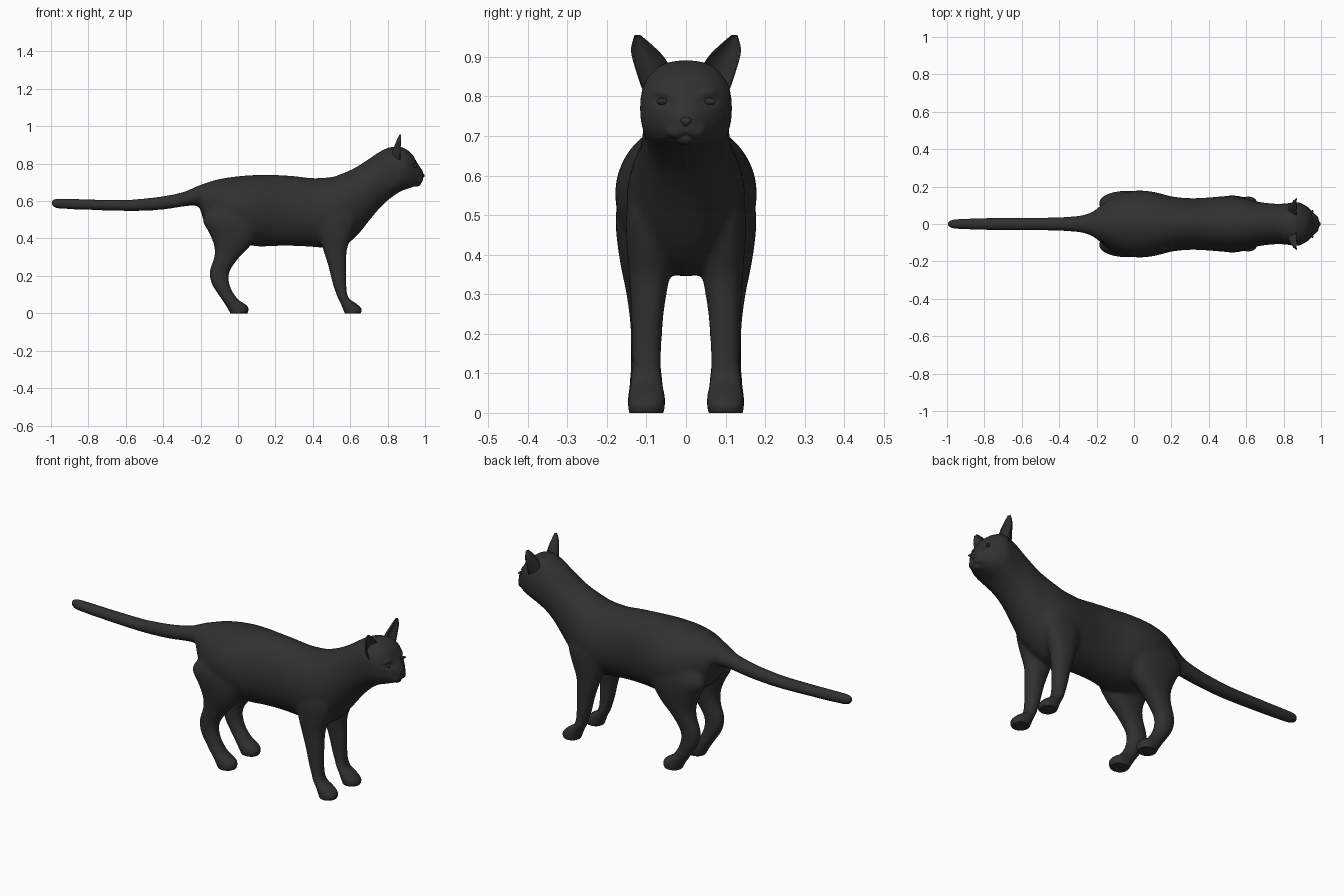
import bpy, bmesh, math
from mathutils import Vector, Matrix

if "Cube" in bpy.data.objects:
    bpy.data.objects.remove(bpy.data.objects["Cube"])

fur = bpy.data.materials.new("black_fur")
fur.diffuse_color = (0.03, 0.03, 0.03, 1)
fur.use_nodes = True
fur.node_tree.nodes["Principled BSDF"].inputs["Base Color"].default_value = fur.diffuse_color


def finish(bm, name):
    me = bpy.data.meshes.new(name)
    bm.to_mesh(me)
    bm.free()
    me.materials.append(fur)
    for p in me.polygons:
        p.use_smooth = True
    ob = bpy.data.objects.new(name, me)
    bpy.context.collection.objects.link(ob)
    return ob


def spline(rows, steps=5):
    """Catmull-Rom interpolation between section rows."""
    out = []
    for i in range(len(rows) - 1):
        p = [rows[max(0, min(len(rows) - 1, i + k))] for k in (-1, 0, 1, 2)]
        for s in range(steps):
            t = s / steps
            out.append([0.5 * (2 * b + (c - a) * t + (2 * a - 5 * b + 4 * c - d) * t * t
                               + (3 * b - a - 3 * c + d) * t ** 3) for a, b, c, d in zip(*p)])
    return out + [list(rows[-1])]


def loft(bm, rings):
    loops = [[bm.verts.new(c) for c in ring] for ring in rings]
    n = len(loops[0])
    for a, b in zip(loops, loops[1:]):
        for i in range(n):
            bm.faces.new((a[i], a[(i + 1) % n], b[(i + 1) % n], b[i]))
    bm.faces.new(loops[0][::-1])
    bm.faces.new(loops[-1])


def oval(i, n, power=2.0):
    a = 2 * math.pi * i / n
    f = lambda v: math.copysign(abs(v) ** (2 / power), v)
    return f(math.cos(a)), f(math.sin(a))


def ball(bm, loc, size, turn=0):
    m = Matrix.Translation(loc) @ Matrix.Rotation(turn, 4, 'Z') @ Matrix.Diagonal((*size, 1))
    bmesh.ops.create_uvsphere(bm, u_segments=24, v_segments=16, radius=1, matrix=m)


# Tail, torso, neck and head sections: x, bottom, top, half width
trunk = [(-1, .582, .60, .008), (-.985, .565, .613, .02), (-.95, .558, .615, .027),
         (-.8, .552, .61, .033), (-.6, .546, .608, .035), (-.5, .547, .615, .035),
         (-.4, .554, .627, .037), (-.3, .569, .647, .044), (-.25, .575, .666, .055),
         (-.21, .57, .684, .074), (-.195, .53, .689, .086), (-.17, .47, .698, .105),
         (-.1, .42, .718, .15), (0, .38, .733, .178), (.1, .358, .74, .173),
         (.2, .36, .74, .148), (.3, .36, .734, .138), (.4, .355, .723, .142),
         (.5, .345, .729, .15), (.55, .35, .745, .147), (.6, .382, .766, .136),
         (.65, .43, .793, .122), (.7, .493, .826, .114), (.75, .553, .86, .109),
         (.8, .603, .885, .109), (.85, .64, .892, .115), (.88, .657, .886, .115),
         (.91, .667, .87, .103), (.935, .675, .846, .085), (.955, .682, .81, .066),
         (.975, .69, .78, .045), (.99, .71, .756, .02)]
bm = bmesh.new()
rings = []
for x, lo, hi, w in spline(trunk):
    power = 2.0 + 0.4 * max(0, min(1, (x - .75) / .1))
    rings.append([(x, w * c, (lo + hi) / 2 + (hi - lo) / 2 * s)
                  for c, s in (oval(i, 40, power) for i in range(40))])
loft(bm, rings)

# Leg sections: z, back x, front x, inner y, outer y
hind = [(.56, -.15, .13, .05, .165), (.50, -.19, .14, .04, .178), (.43, -.155, .115, .035, .174),
        (.36, -.128, .066, .045, .163), (.30, -.128, .008, .055, .151), (.22, -.153, -.045, .062, .141),
        (.15, -.138, -.043, .063, .14), (.08, -.09, -.005, .06, .142), (.045, -.067, .044, .054, .146),
        (.02, -.052, .057, .053, .147), (-.012, -.035, .045, .06, .141)]
fore = [(.56, .45, .62, .03, .14), (.5, .42, .635, .025, .152), (.42, .432, .612, .03, .15),
        (.34, .455, .583, .042, .144), (.25, .483, .58, .056, .139), (.15, .508, .58, .062, .137),
        (.085, .533, .59, .061, .139), (.05, .55, .636, .055, .144), (.02, .562, .662, .053, .147),
        (-.012, .575, .65, .06, .141)]
for rows in (hind, fore):
    for side in (1, -1):
        loft(bm, [[((b + f) / 2 + (f - b) / 2 * c, side * ((p + q) / 2 + (q - p) / 2 * s), z)
                   for c, s in (oval(i, 28, 2.2) for i in range(28))]
                  for z, b, f, p, q in spline(rows)])

# Muzzle pads, chin and brows
for side in (1, -1):
    ball(bm, (.962, side * .022, .713), (.026, .03, .024))
    ball(bm, (.925, side * .055, .806), (.025, .035, .016), side * .7)
ball(bm, (.958, 0, .693), (.02, .024, .016))
bmesh.ops.recalc_face_normals(bm, faces=bm.faces[:])
body = finish(bm, "cat_body")

# Fuse the parts into one skin
rem = body.modifiers.new("fuse", 'REMESH')
rem.mode = 'VOXEL'
rem.voxel_size = 0.0055
bpy.context.view_layer.objects.active = body
body.select_set(True)
bpy.ops.object.modifier_apply(modifier=rem.name)

# Soften, then carve eye sockets, mouth and flat soles
bm = bmesh.new()
bm.from_mesh(body.data)
soft = [v for v in bm.verts if v.co.x < .86 and v.co.z > .1]
for k in range(24):
    bmesh.ops.smooth_vert(bm, verts=soft if k > 3 else bm.verts[:], factor=.5,
                          use_axis_x=True, use_axis_y=True, use_axis_z=True)
for v in bm.verts:
    x, y, z = v.co
    y = abs(y)
    if x > .88:
        d = ((y - .055) / .027) ** 2 + ((z - .787 - .1 * (y - .055)) / .013) ** 2
        v.co.x -= .010 * math.exp(-d)
        if y < .045:
            lip = .702 - .010 * math.sin(min(1, y / .04) * math.pi * .75)
            v.co.x -= .006 * math.exp(-((z - lip) / .004) ** 2)
        if .70 < z < .725:
            v.co.x -= .004 * math.exp(-(y / .004) ** 2)
    v.co.z = max(0, v.co.z)
near = [v.co.x for v in bm.verts if v.co.x > .88
        and abs(abs(v.co.y) - .055) < .008 and abs(v.co.z - .787) < .006]
eye_x = sum(near) / len(near) if near else .935
bm.to_mesh(body.data)
bm.free()
for p in body.data.polygons:
    p.use_smooth = True

# Eyes
for side, label in ((1, "left"), (-1, "right")):
    bm = bmesh.new()
    ball(bm, (eye_x - .001, side * .055, .787), (.008, .023, .009), -side * .6)
    finish(bm, label + "_eye")

# Nose: a rounded wedge, narrower at the bottom
bm = bmesh.new()
ball(bm, (.984, 0, .736), (.014, .019, .012))
for v in bm.verts:
    v.co.y *= 1 + (v.co.z - .742) * 35
finish(bm, "nose")

# Ears: cupped sheets opening forward
inner = spline([(.035, .868), (.06, .905), (.09, .934), (.115, .955)], 5)
outer = spline([(.108, .81), (.125, .86), (.139, .915), (.130, .955)], 5)
for side, label in ((1, "left"), (-1, "right")):
    bm = bmesh.new()
    rows = []
    for j, (a, b) in enumerate(zip(inner, outer)):
        t = j / (len(inner) - 1)
        sheets = []
        for depth in (.052, .036):
            row = []
            for i in range(13):
                u = i / 6 - 1
                e = (u + 1) / 2
                row.append((.868 + .004 * t - depth * (1 - .85 * t) * (1 - u * u) - (.052 - depth) * .1,
                            side * (a[0] + (b[0] - a[0]) * e),
                            a[1] + (b[1] - a[1]) * e))
            sheets.append(row)
        rows.append(sheets[0] + sheets[1][::-1])
    loft(bm, rows)
    bmesh.ops.recalc_face_normals(bm, faces=bm.faces[:])
    finish(bm, label + "_ear")
